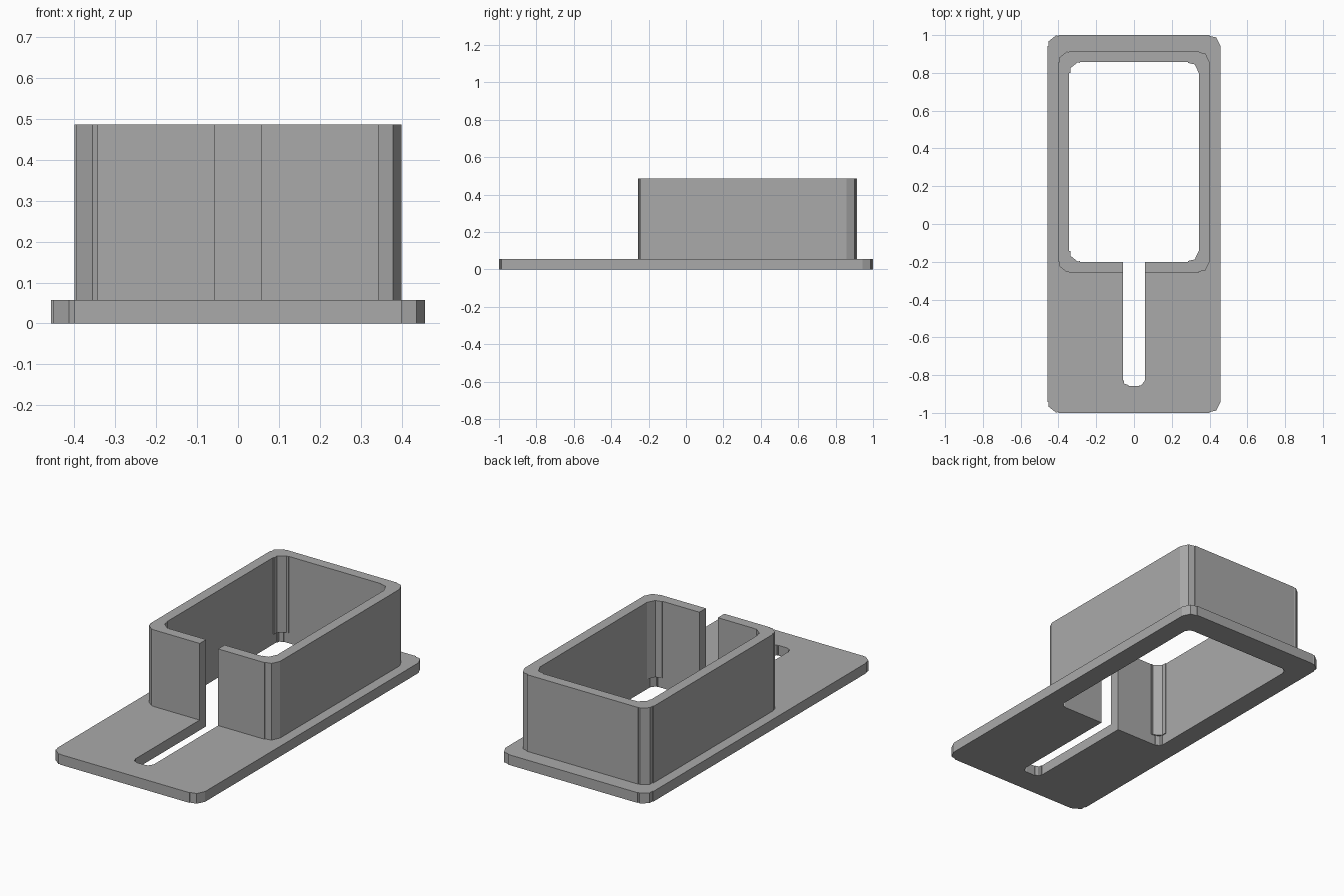
import bpy
import math

cube = bpy.data.objects.get("Cube")
if cube:
    bpy.data.objects.remove(cube)

S = 2 / 70  # grid unit: the plate is 70 units long

grey = bpy.data.materials.new("plain grey")
grey.use_nodes = True
COLOUR = (0.4, 0.4, 0.4, 1)
grey.diffuse_color = COLOUR
grey.node_tree.nodes["Principled BSDF"].inputs["Base Color"].default_value = COLOUR


def corner(side, r, n):
    """Quarter outline of an n-sided disc set in the notch of a cross, from x axis to y axis."""
    ring = [(r * math.cos(2 * math.pi * k / n), r * math.sin(2 * math.pi * k / n))
            for k in range(n // 2 + 1)]
    pts = [p for p in ring if side * p[0] > 0]
    if side < 0:
        pts = [(-r, 0), (pts[-1][0], 0)] + pts[::-1]
    # the disc edge crosses the y axis just below the arm of the cross
    a = [p for p in ring if p[0] > 0][-1]
    b = [p for p in ring if p[0] < 0][0]
    cross = a[1] + (b[1] - a[1]) * a[0] / (a[0] - b[0])
    return pts + [(0, cross), (0, r)]


def rounded_block(name, half, y0, y1, z0, z1, r, n):
    """Upright block whose plan is a rectangle with faceted corners."""
    outline = []
    for sx, sy in ((1, 1), (-1, 1), (-1, -1), (1, -1)):
        cx = sx * (half - r)
        cy = y1 - r if sy > 0 else y0 + r
        pts = [(cx + x, cy + sy * y) for x, y in corner(sx, r, n)]
        outline += pts if sx * sy > 0 else pts[::-1]
    count = len(outline)
    verts = [(x * S, y * S, z * S) for z in (z0, z1) for x, y in outline]
    faces = [tuple(reversed(range(count))), tuple(range(count, 2 * count))]
    for i in range(count):
        j = (i + 1) % count
        faces.append((i, j, j + count, i + count))
    mesh = bpy.data.meshes.new(name)
    mesh.from_pydata(verts, [], faces)
    mesh.materials.append(grey)
    obj = bpy.data.objects.new(name, mesh)
    bpy.context.collection.objects.link(obj)
    return obj


def combine(target, tool, operation):
    mod = target.modifiers.new(operation.lower(), "BOOLEAN")
    mod.operation = operation
    mod.solver = "EXACT"
    mod.object = tool
    bpy.context.view_layer.objects.active = target
    bpy.ops.object.modifier_apply(modifier=mod.name)


# Solid parts
plate = rounded_block("base_plate_with_collar", 16, -35, 35, 0, 2, 2, 7)
collar = rounded_block("collar_wall", 14, -9, 32, 2, 17, 2, 7)

# Openings: tighter corners through the plate than through the collar
plate_hole = rounded_block("plate_hole_cutter", 12, -7, 30, -1, 3, 1, 5)
collar_hole = rounded_block("collar_hole_cutter", 12, -7, 30, 1, 18, 2, 7)
slot = rounded_block("slot_cutter", 2, -30, 0, -2, 19, 1, 5)

for part, hole in ((plate, plate_hole), (collar, collar_hole)):
    combine(part, hole, "DIFFERENCE")
    combine(part, slot, "DIFFERENCE")
combine(plate, collar, "UNION")

for helper in (collar, plate_hole, collar_hole, slot):
    bpy.data.objects.remove(helper)
